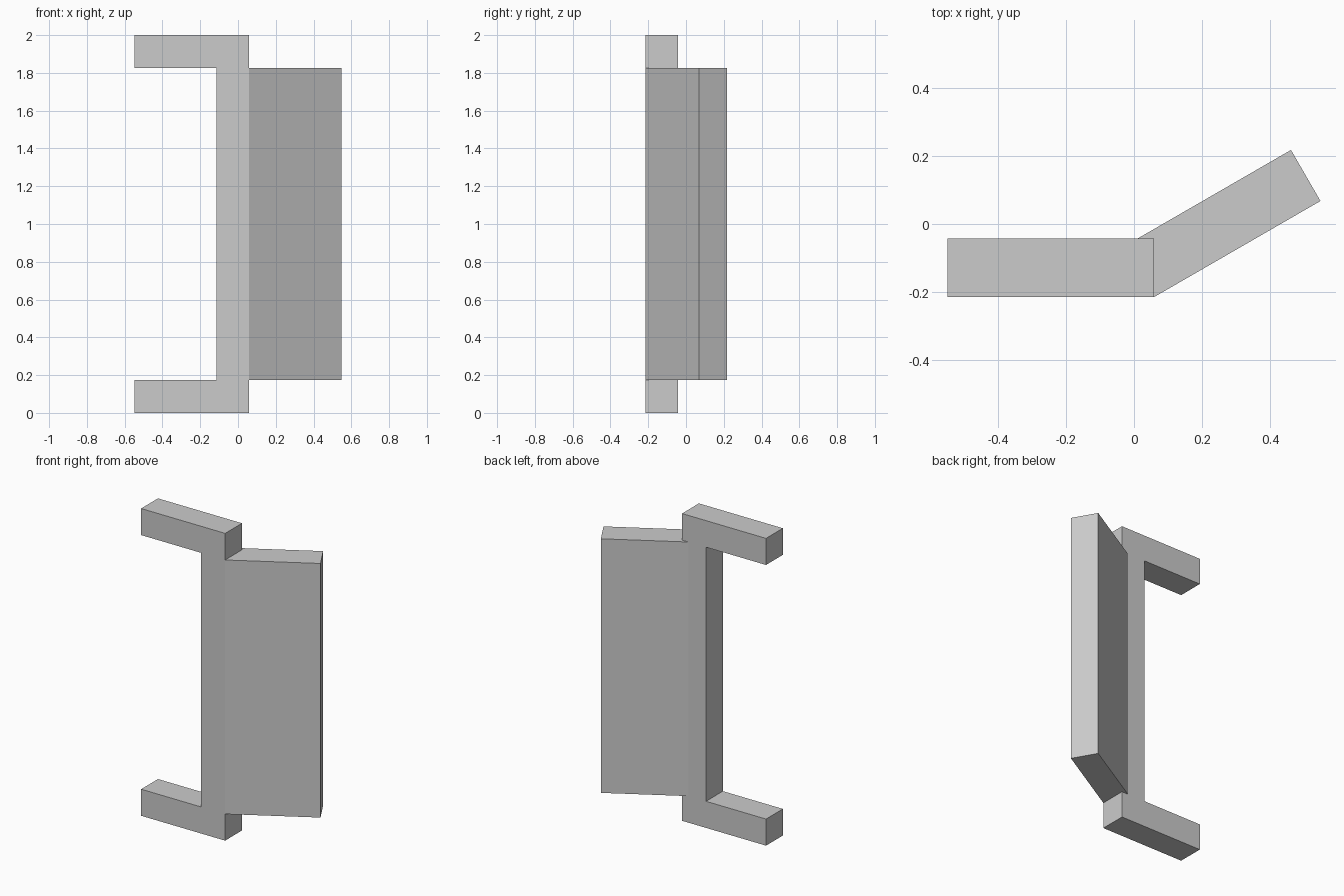
import bpy, bmesh, math
from mathutils import Vector

cube = bpy.data.objects.get("Cube")
if cube:
    bpy.data.objects.remove(cube, do_unlink=True)

grey = bpy.data.materials.new("plain grey")
grey.use_nodes = True
colour = (0.6, 0.6, 0.6, 1)
grey.diffuse_color = colour
grey.node_tree.nodes["Principled BSDF"].inputs["Base Color"].default_value = colour


def prism(name, outline, offset):
    """Extrude a flat outline along an offset."""
    bm = bmesh.new()
    face = bm.faces.new([bm.verts.new(p) for p in outline])
    moved = bmesh.ops.extrude_face_region(bm, geom=[face])["geom"]
    bmesh.ops.translate(bm, vec=offset,
                        verts=[v for v in moved if isinstance(v, bmesh.types.BMVert)])
    bmesh.ops.recalc_face_normals(bm, faces=bm.faces)
    mesh = bpy.data.meshes.new(name)
    bm.to_mesh(mesh)
    bm.free()
    mesh.materials.append(grey)
    obj = bpy.data.objects.new(name, mesh)
    bpy.context.collection.objects.link(obj)
    return obj


LEFT, POST, HINGE = -0.547, -0.115, 0.058
FRONT, THICK, TOP = -0.215, 0.173, 2.0

# Bracket: upright post with an arm at each end
profile = [(LEFT, 0), (HINGE, 0), (HINGE, TOP), (LEFT, TOP),
           (LEFT, TOP - THICK), (POST, TOP - THICK), (POST, THICK), (LEFT, THICK)]
bracket = prism("bracket_with_angled_panel", [(x, FRONT, z) for x, z in profile],
                Vector((0, THICK, 0)))

# Panel: turned back by 30 degrees from the front corner of the post
angle = math.radians(30)
along = Vector((math.cos(angle), math.sin(angle), 0))
across = Vector((-along.y, along.x, 0)) * THICK
corner = Vector((HINGE, FRONT, THICK))
far = corner + along * 0.565
inner = Vector((HINGE - THICK * math.tan(angle / 2), FRONT + THICK, THICK))
panel = prism("panel", [corner, far, far + across, inner],
              Vector((0, 0, TOP - 2 * THICK)))

# Merge panel and bracket into one solid
union = bracket.modifiers.new("union", "BOOLEAN")
union.operation = "UNION"
union.solver = "EXACT"
union.object = panel
bpy.ops.object.select_all(action="DESELECT")
bracket.select_set(True)
bpy.context.view_layer.objects.active = bracket
bpy.ops.object.modifier_apply(modifier=union.name)
bpy.data.objects.remove(panel, do_unlink=True)

# Soften the bend at the back only
bpy.ops.object.shade_smooth_by_angle(angle=math.radians(35))
mesh = bracket.data
for edge in mesh.edges:
    if all(mesh.vertices[i].co.y < FRONT + 0.01 for i in edge.vertices):
        edge.use_edge_sharp = True
